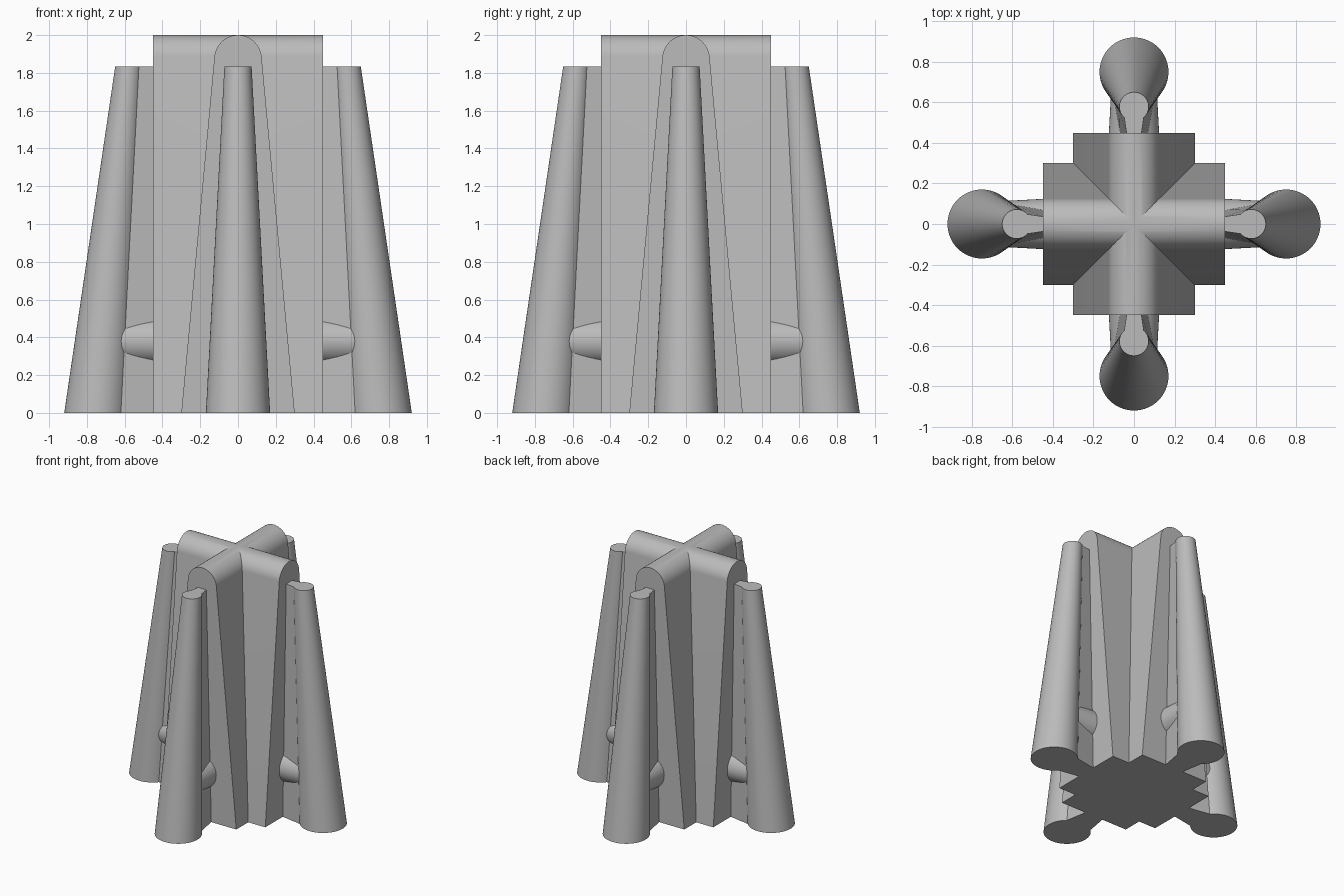
import bpy, bmesh
from math import pi, sin, cos, atan
from mathutils import Matrix, Vector

cube = bpy.data.objects.get("Cube")
if cube:
    bpy.data.objects.remove(cube, do_unlink=True)

grey = bpy.data.materials.new("plain grey")
grey.use_nodes = True
colour = (0.5, 0.5, 0.5, 1)
grey.diffuse_color = colour
grey.node_tree.nodes["Principled BSDF"].inputs["Base Color"].default_value = colour

HEIGHT, LEG_HEIGHT = 2.0, 1.835


def loft(name, first, last):
    """Closed solid between two matching outlines."""
    bm = bmesh.new()
    a = [bm.verts.new(p) for p in first]
    b = [bm.verts.new(p) for p in last]
    n = len(a)
    bm.faces.new(a)
    bm.faces.new(b[::-1])
    for i in range(n):
        bm.faces.new((a[i], b[i], b[(i + 1) % n], a[(i + 1) % n]))
    bmesh.ops.recalc_face_normals(bm, faces=bm.faces)
    mesh = bpy.data.meshes.new(name)
    bm.to_mesh(mesh)
    bm.free()
    mesh.materials.append(grey)
    obj = bpy.data.objects.new(name, mesh)
    bpy.context.scene.collection.objects.link(obj)
    return obj


def ring(centre, radius, z, sides=64):
    return [(centre + radius * cos(2 * pi * i / sides),
             radius * sin(2 * pi * i / sides), z) for i in range(sides)]


def wall(name):
    """Tapered slab with a rounded ridge, running along x."""
    r, base, half = 0.125, 0.3, 0.45
    c = HEIGHT - r
    tilt = atan((base - r) / c)
    outline = [(-base, 0), (base, 0)]
    steps = 32
    for i in range(steps + 1):
        t = tilt + (pi - 2 * tilt) * i / steps
        outline.append((r * cos(t), c + r * sin(t)))
    return loft(name, [(-half, y, z) for y, z in outline],
                [(half, y, z) for y, z in outline])


def web_outline(inner, outer, z):
    """Section of the web, flaring out from the wall to the leg."""
    (xi, wi), (xo, wo) = inner, outer
    return [(0.3, -wi, z), (xi, -wi, z), (xo, -wo, z),
            (xo, wo, z), (xi, wi, z), (0.3, wi, z)]


# Crossed walls
core = wall("crossed_tower")
parts = [wall("cross_wall")]
parts[0].data.transform(Matrix.Rotation(pi / 2, 4, "Z"))

# Leg, web and peg, repeated on four sides
for side in range(4):
    turn = Matrix.Rotation(side * pi / 2, 4, "Z")
    leg = loft("leg", ring(0.75, 0.17, 0), ring(0.578, 0.072, LEG_HEIGHT))
    web = loft("web", web_outline((0.45, 0.08), (0.62, 0.11), 0),
               web_outline((0.45, 0.037), (0.525, 0.048), LEG_HEIGHT))
    # Peg: a tapered round bar lying along x
    lay = [[Vector((x, y, z + 0.38)) for z, y, x in ring(0, r, x)]
           for r, x in ((0.132, 0.3), (0.113, 0.65))]
    peg = loft("peg", *lay)
    for part in (leg, web, peg):
        part.data.transform(turn)
        parts.append(part)

# Merge into one clean solid
bpy.context.view_layer.objects.active = core
for part in parts:
    union = core.modifiers.new("union", "BOOLEAN")
    union.operation = "UNION"
    union.solver = "EXACT"
    union.object = part
    bpy.ops.object.modifier_apply(modifier=union.name)
    bpy.data.objects.remove(part, do_unlink=True)

# Smooth rounds, sharp creases
bpy.ops.object.select_all(action="DESELECT")
core.select_set(True)
bpy.ops.object.shade_smooth_by_angle(angle=pi / 9)
